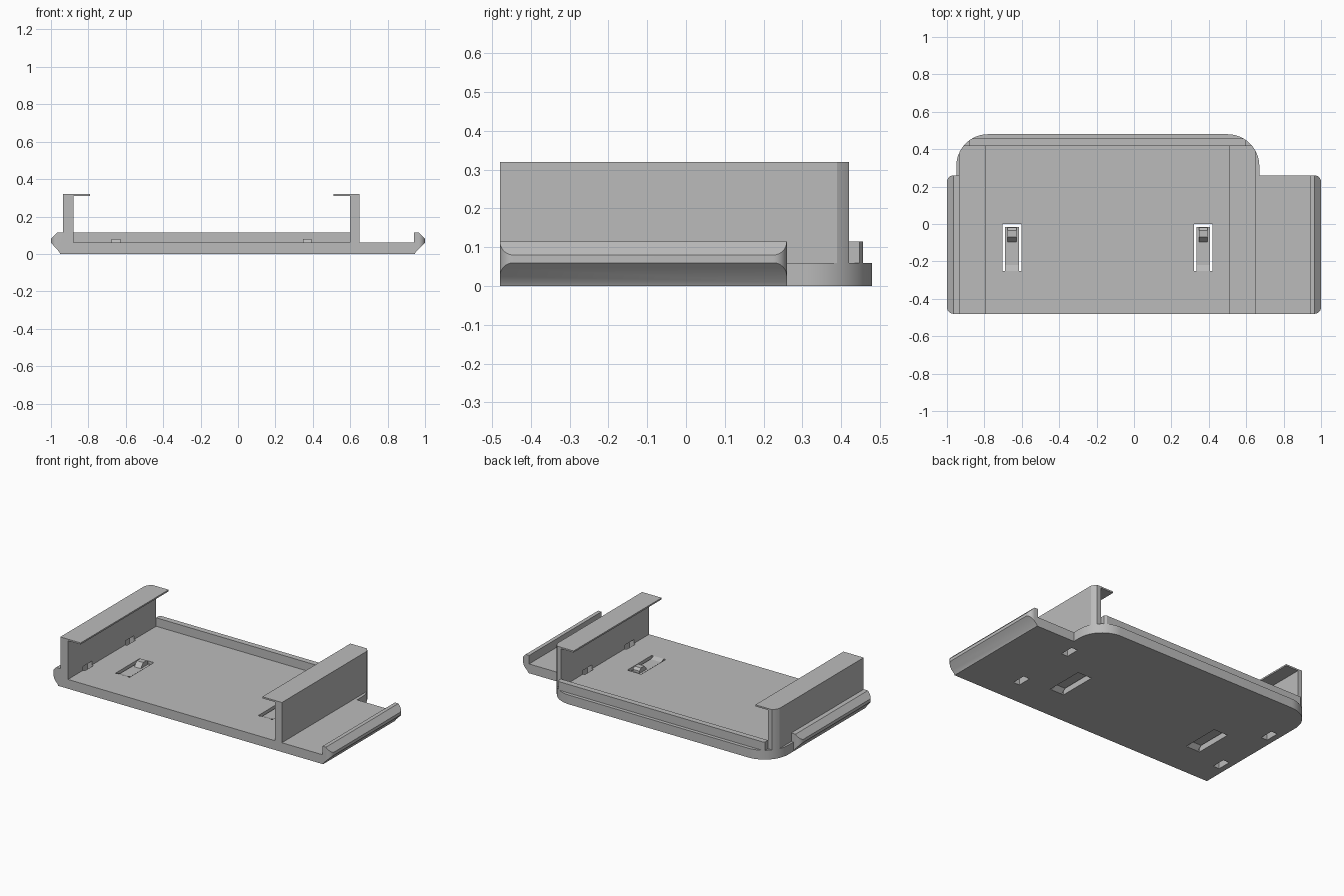
import bpy, bmesh, math
from mathutils import Vector

old = bpy.data.objects.get("Cube")
if old:
    bpy.data.objects.remove(old, do_unlink=True)

grey = bpy.data.materials.new("light grey plastic")
grey.use_nodes = True
grey.diffuse_color = (0.5, 0.5, 0.5, 1)
grey.node_tree.nodes["Principled BSDF"].inputs["Base Color"].default_value = (0.5, 0.5, 0.5, 1)


def prism(name, points, axis, lo, hi):
    """Extrude a 2D outline along an axis; the outline uses the other two axes in order."""
    def place(p, t):
        co = list(p)
        co.insert("xyz".index(axis), t)
        return co
    bm = bmesh.new()
    face = bm.faces.new([bm.verts.new(place(p, lo)) for p in points])
    new = bmesh.ops.extrude_face_region(bm, geom=[face])["geom"]
    shift = Vector(place((0, 0), hi - lo))
    bmesh.ops.translate(bm, vec=shift, verts=[v for v in new if isinstance(v, bmesh.types.BMVert)])
    bmesh.ops.recalc_face_normals(bm, faces=bm.faces)
    mesh = bpy.data.meshes.new(name)
    bm.to_mesh(mesh)
    bm.free()
    mesh.materials.append(grey)
    ob = bpy.data.objects.new(name, mesh)
    bpy.context.collection.objects.link(ob)
    return ob


def rect(x0, x1, y0, y1):
    return [(x0, y0), (x1, y0), (x1, y1), (x0, y1)]


def round_rect(x0, x1, y0, y1, front_r, back_r, steps=16):
    """Rectangle with separate radii for its front and back corners."""
    corners = [(x0, y0, 1, 1, front_r, 180), (x1, y0, -1, 1, front_r, 270),
               (x1, y1, -1, -1, back_r, 0), (x0, y1, 1, -1, back_r, 90)]
    pts = []
    for x, y, sx, sy, r, start in corners:
        if r == 0:
            pts.append((x, y))
            continue
        for i in range(steps + 1):
            a = math.radians(start + 90 * i / steps)
            pts.append((x + sx * r + r * math.cos(a), y + sy * r + r * math.sin(a)))
    return pts


def combine(ob, tool, operation):
    """Apply a boolean and discard the tool."""
    tool.hide_render = True
    mod = ob.modifiers.new("cut", "BOOLEAN")
    mod.operation, mod.solver, mod.object = operation, "EXACT", tool
    bpy.ops.object.select_all(action="DESELECT")
    bpy.context.view_layer.objects.active = ob
    ob.select_set(True)
    bpy.ops.object.modifier_apply(modifier=mod.name)
    bpy.data.objects.remove(tool, do_unlink=True)


FRONT, WING_BACK, BACK = -0.48, 0.26, 0.48
FLOOR, RAIL, TOP = 0.06, 0.115, 0.32
bay = round_rect(-0.95, 0.67, FRONT, BACK, 0, 0.17)

# Tray with chamfered side rails, clipped to rounded plan corners
section = [(-0.95, 0), (0.945, 0), (0.95, 0.01), (1, 0.06), (1, 0.08), (0.965, RAIL),
           (0.94, RAIL), (0.94, FLOOR), (-0.935, FLOOR), (-0.935, RAIL),
           (-0.965, RAIL), (-1, 0.08), (-1, 0.06), (-0.955, 0.01)]
tray = prism("tray", section, "y", FRONT - 0.01, WING_BACK + 0.01)
combine(tray, prism("wing_outline", round_rect(-1, 1, FRONT, WING_BACK, 0.035, 0.035), "z", -0.1, 0.2), "INTERSECT")
combine(tray, prism("bay_floor", bay, "z", 0, FLOOR), "UNION")

# Side walls with thin inward lips
walls = []
for name, outer, inner, lip in (("right_wall", -0.935, -0.88, -0.79), ("left_wall", 0.65, 0.6, 0.51)):
    profile = [(outer, FLOOR), (outer, TOP), (lip, TOP), (lip, TOP - 0.01),
               (inner, TOP - 0.01), (inner, FLOOR)]
    walls.append(prism(name, profile, "y", FRONT, 0.42))

# Low rail along the back
back_rail = prism("back_rail", rect(-0.88, 0.6, 0.42, 0.457), "z", FLOOR, RAIL)
for ob in walls + [back_rail]:
    combine(ob, prism("bay_outline", bay, "z", -0.1, 0.5), "INTERSECT")

# Small slots through the floor at the foot of each wall
for wall, x in zip(walls, (-0.89, 0.61)):
    for y in (-0.28, 0.15):
        for ob in (tray, wall):
            combine(ob, prism("slot_cutter", rect(x - 0.022, x + 0.022, y - 0.045, y + 0.045), "z", -0.1, 0.085), "DIFFERENCE")

# Spring clips: an opening in the floor, a thin arm and a catch on its free end
arm = [(-0.25, 0), (-0.22, 0.025), (-0.015, 0.025), (-0.015, 0.05), (-0.22, 0.05), (-0.25, FLOOR)]
catch = [(-0.1, 0.045), (-0.07, 0.08), (-0.035, 0.08), (-0.02, 0.065), (-0.02, 0.045)]
for side, x in (("right", -0.652), ("left", 0.37)):
    combine(tray, prism("clip_opening", rect(x - 0.05, x + 0.05, -0.25, 0), "z", -0.1, 0.1), "DIFFERENCE")
    prism(side + "_clip_arm", arm, "x", x - 0.037, x + 0.037)
    prism(side + "_clip_catch", catch, "x", x - 0.023, x + 0.023)

# Smooth the rounded corners, keep edges crisp
bpy.ops.object.select_all(action="DESELECT")
for ob in walls + [back_rail, tray]:
    ob.select_set(True)
bpy.context.view_layer.objects.active = tray
bpy.ops.object.shade_smooth_by_angle(angle=math.radians(20))
